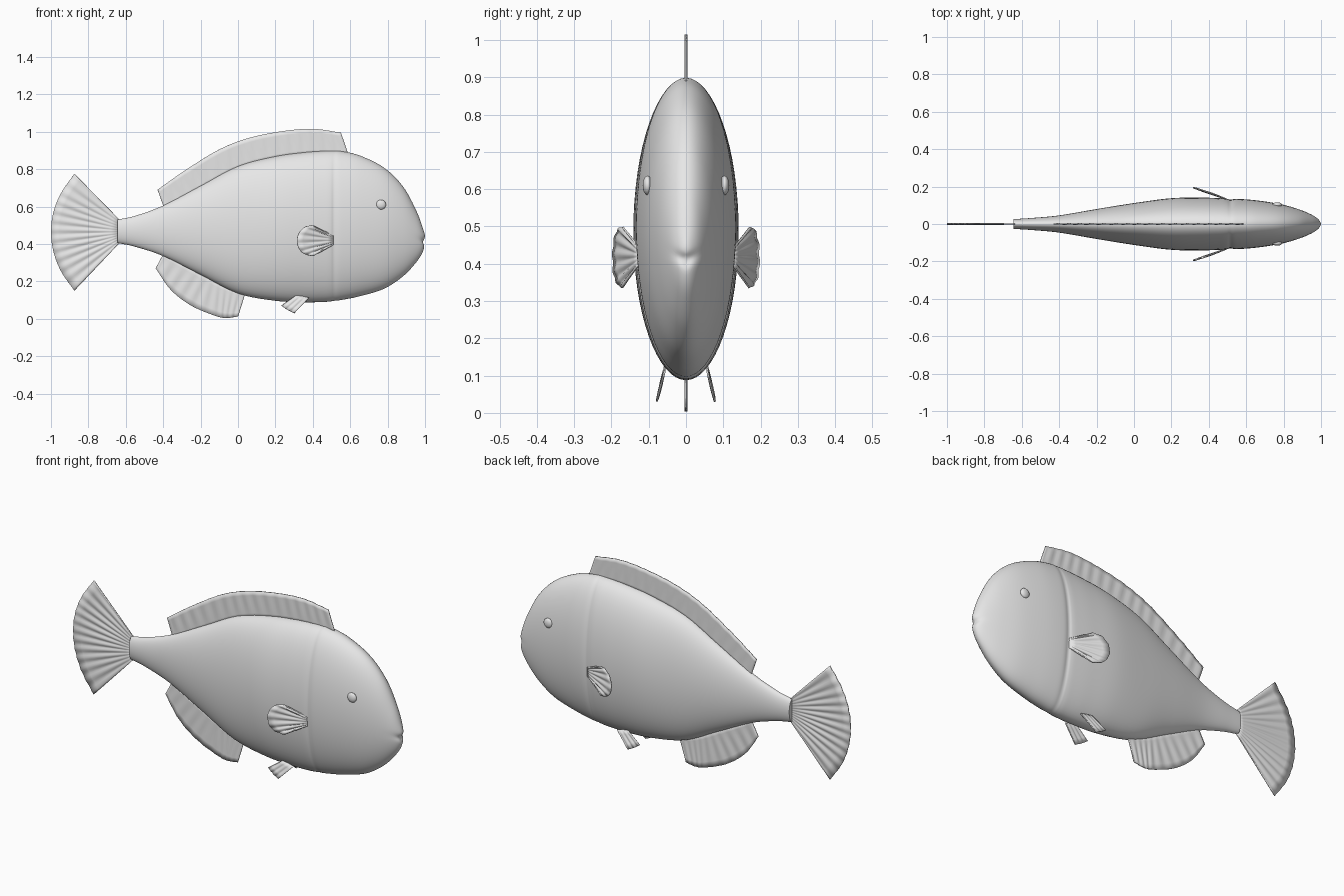
import bpy
import bmesh
import math
from mathutils import Vector

cube = bpy.data.objects.get("Cube")
if cube:
    bpy.data.objects.remove(cube, do_unlink=True)

grey = bpy.data.materials.new("plain grey")
grey.use_nodes = True
grey.diffuse_color = (0.8, 0.8, 0.8, 1)
grey.node_tree.nodes["Principled BSDF"].inputs["Base Color"].default_value = grey.diffuse_color


def spline(points, t, before=None, after=None):
    """Point at t (0..1) on a smooth curve through the points."""
    pts = [Vector(p) for p in points]
    first = Vector(before) if before else 2 * pts[0] - pts[1]
    last = Vector(after) if after else 2 * pts[-1] - pts[-2]
    pts = [first] + pts + [last]
    u = t * (len(points) - 1)
    i = min(int(u), len(points) - 2)
    f = u - i
    a, b, c, d = pts[i:i + 4]
    return 0.5 * (2 * b + (c - a) * f + (2 * a - 5 * b + 4 * c - d) * f * f
                  + (3 * b - a - 3 * c + d) * f ** 3)


def finish(name, bm, angle=40):
    bmesh.ops.recalc_face_normals(bm, faces=bm.faces)
    mesh = bpy.data.meshes.new(name)
    bm.to_mesh(mesh)
    bm.free()
    mesh.materials.append(grey)
    obj = bpy.data.objects.new(name, mesh)
    bpy.context.collection.objects.link(obj)
    bpy.ops.object.select_all(action="DESELECT")
    obj.select_set(True)
    bpy.context.view_layer.objects.active = obj
    bpy.ops.object.shade_smooth_by_angle(angle=math.radians(angle))
    return obj


def fin(name, inner, outer, columns=48, rows=6, rays=10, ripple=0.003):
    """Thin rayed sheet between a root curve and an outer curve (x, y, z)."""
    bm = bmesh.new()
    grid = []
    for i in range(columns + 1):
        t = i / columns
        root, tip = spline(inner, t), spline(outer, t)
        line = []
        for j in range(rows + 1):
            s = j / rows
            p = root.lerp(tip, s)
            p.y += ripple * math.sin(t * rays * math.tau) * math.sin(s * math.pi * 0.8)
            line.append(bm.verts.new(p))
        grid.append(line)
    for a, b in zip(grid, grid[1:]):
        for j in range(rows):
            bm.faces.new((a[j], b[j], b[j + 1], a[j + 1]))
    obj = finish(name, bm)
    solid = obj.modifiers.new("thickness", "SOLIDIFY")
    solid.thickness = 0.005
    solid.offset = 0
    return obj


def flat(*pairs):
    return [(x, 0, z) for x, z in pairs]


# Body: lofted ovals, each station is x, top, bottom, half width
stations = [
    (-0.645, 0.53, 0.405, 0.026), (-0.55, 0.55, 0.385, 0.032),
    (-0.4, 0.605, 0.335, 0.046), (-0.2, 0.71, 0.235, 0.08),
    (0, 0.815, 0.135, 0.112), (0.2, 0.868, 0.096, 0.138),
    (0.36, 0.89, 0.088, 0.141), (0.46, 0.897, 0.09, 0.138),
    (0.495, 0.898, 0.093, 0.135), (0.515, 0.898, 0.096, 0.13),
    (0.55, 0.896, 0.1, 0.134), (0.65, 0.873, 0.12, 0.127),
    (0.78, 0.808, 0.16, 0.107), (0.88, 0.71, 0.225, 0.079),
    (0.95, 0.585, 0.298, 0.05), (0.988, 0.485, 0.358, 0.025),
    (1, 0.43, 0.42, 0.001)]
x, top, bottom, width = stations[-2]
beyond = (x, bottom, top, -width)
bm = bmesh.new()
sides, rings = 64, []
steps = (len(stations) - 1) * 6
for k in range(steps + 1):
    x, top, bottom, width = spline(stations, k / steps, after=beyond)
    ring = []
    for i in range(sides):
        a = math.tau * i / sides
        y = width * math.cos(a)
        z = (top + bottom) / 2 + (top - bottom) / 2 * math.sin(a)
        # Mouth crease, pressed into the snout and fading toward the cheeks
        dent = 0
        if x > 0.9:
            crease = 0.41 + 0.4 * abs(y)
            dent = 0.012 * math.exp(-((z - crease) / 0.016) ** 2 - (y / 0.035) ** 2)
        ring.append(bm.verts.new((x - dent, y, z)))
    rings.append(ring)
for a, b in zip(rings, rings[1:]):
    for i in range(sides):
        j = (i + 1) % sides
        bm.faces.new((a[i], a[j], b[j], b[i]))
bm.faces.new(rings[0])
bm.faces.new(rings[-1])
finish("body", bm, 50)

# Fins on the centre line
fin("tail_fin", flat((-0.63, 0.525), (-0.635, 0.465), (-0.63, 0.41)),
    flat((-0.875, 0.775), (-0.947, 0.67), (-0.987, 0.57), (-1, 0.465),
         (-0.987, 0.36), (-0.947, 0.255), (-0.875, 0.15)), 72, 8, 12)
fin("dorsal_fin",
    flat((-0.395, 0.59), (-0.2, 0.695), (0, 0.8), (0.2, 0.855), (0.4, 0.88), (0.59, 0.88)),
    flat((-0.43, 0.69), (-0.28, 0.795), (-0.1, 0.905), (0.06, 0.967),
         (0.24, 1.003), (0.4, 1.015), (0.55, 0.995)), 80, 6, 16, 0.002)
fin("anal_fin",
    flat((-0.4, 0.345), (-0.2, 0.25), (-0.08, 0.185), (0.04, 0.14)),
    flat((-0.44, 0.27), (-0.36, 0.155), (-0.25, 0.07), (-0.12, 0.015),
         (-0.06, 0.004), (0, 0.012)), 56, 6, 10, 0.002)

# Paired fins and eyes
for side, label in ((1, "left"), (-1, "right")):
    def sided(*points):
        return [(x, y * side, z) for x, y, z in points]

    fin(label + "_pectoral_fin",
        sided((0.51, 0.127, 0.445), (0.51, 0.127, 0.42), (0.51, 0.127, 0.395)),
        sided((0.4, 0.17, 0.498), (0.36, 0.182, 0.492), (0.327, 0.192, 0.46),
              (0.315, 0.195, 0.415), (0.329, 0.192, 0.37), (0.358, 0.182, 0.345),
              (0.4, 0.17, 0.335)), 40, 6, 6)
    fin(label + "_pelvic_fin",
        sided((0.31, 0.057, 0.125), (0.345, 0.057, 0.12), (0.38, 0.057, 0.112)),
        sided((0.232, 0.068, 0.07), (0.265, 0.074, 0.048), (0.3, 0.078, 0.03)),
        20, 4, 3, 0.002)

    bm = bmesh.new()
    bmesh.ops.create_uvsphere(bm, u_segments=24, v_segments=16, radius=0.026)
    bmesh.ops.scale(bm, vec=(1, 0.5, 1), verts=bm.verts)
    bmesh.ops.translate(bm, vec=(0.765, 0.103 * side, 0.61), verts=bm.verts)
    finish(label + "_eye", bm)
